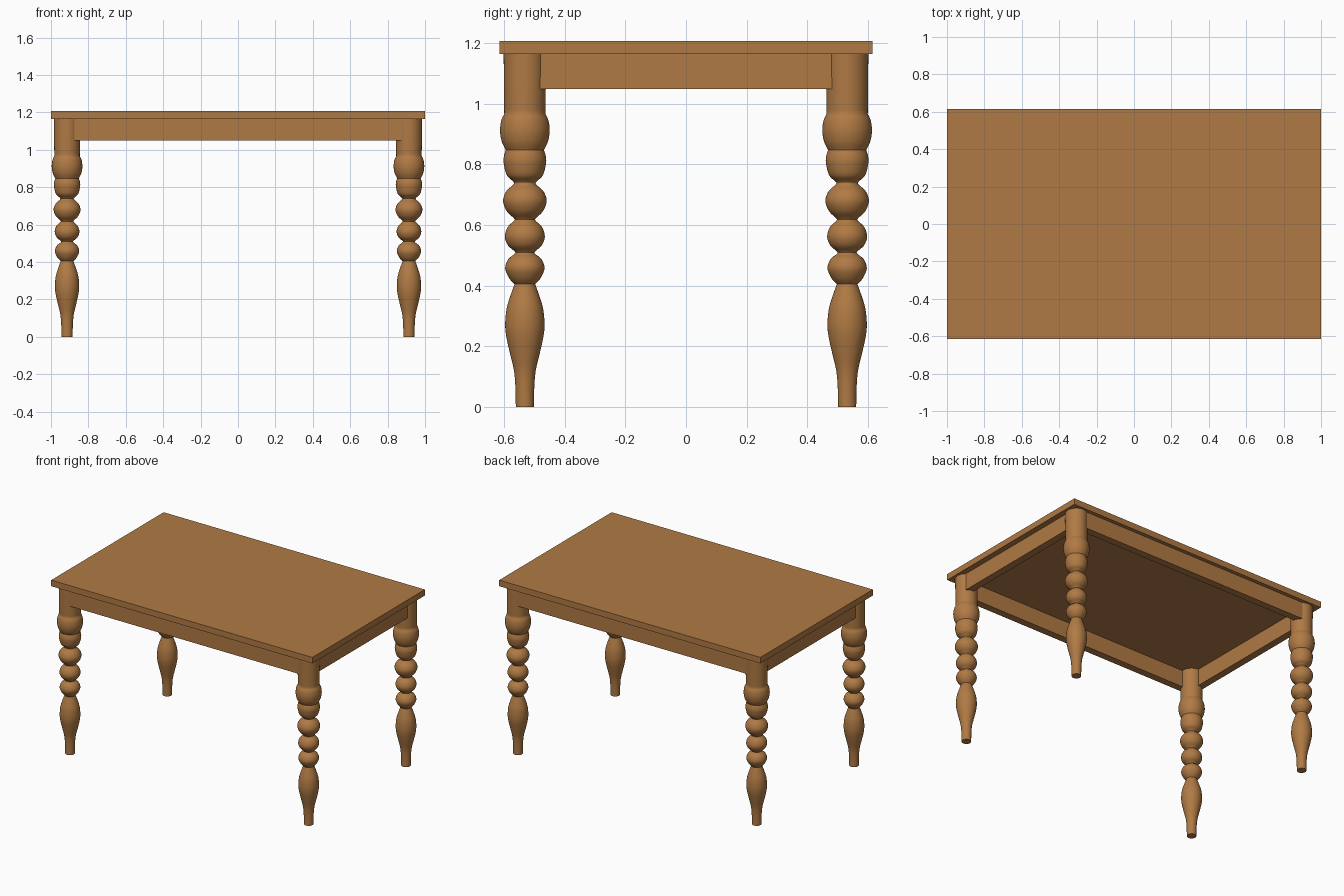
import bpy, bmesh, math
from mathutils import Vector

if "Cube" in bpy.data.objects:
    bpy.data.objects.remove(bpy.data.objects["Cube"])

wood = bpy.data.materials.new("warm brown wood")
wood.diffuse_color = (0.434, 0.195, 0.058, 1)
wood.use_nodes = True
wood.node_tree.nodes["Principled BSDF"].inputs["Base Color"].default_value = wood.diffuse_color


def finish(name, bm):
    bmesh.ops.recalc_face_normals(bm, faces=bm.faces)
    mesh = bpy.data.meshes.new(name)
    bm.to_mesh(mesh)
    bm.free()
    mesh.materials.append(wood)
    ob = bpy.data.objects.new(name, mesh)
    bpy.context.collection.objects.link(ob)
    return ob


def box(name, lo, hi):
    bm = bmesh.new()
    bmesh.ops.create_cube(bm, size=1)
    for v in bm.verts:
        v.co = [l + (c + 0.5) * (h - l) for c, l, h in zip(v.co, lo, hi)]
    return finish(name, bm)


def smooth_path(pts, steps=4):
    """Catmull-Rom curve through (radius, height) points."""
    p = [Vector(q) for q in pts]
    p = [p[0]] + p + [p[-1]]
    out = []
    for a, b, c, d in zip(p, p[1:], p[2:], p[3:]):
        for i in range(steps):
            t = i / steps
            out.append(0.5 * (2 * b + (c - a) * t + (2 * a - 5 * b + 4 * c - d) * t * t
                              + (3 * b - a - 3 * c + d) * t ** 3))
    return out + [p[-1]]


# Turned leg profile: foot, long vase, three beads, two large balls, plain top
PROFILE = [
    [(0.030, 0), (0.031, 0.06), (0.036, 0.12), (0.050, 0.18), (0.061, 0.23), (0.065, 0.27),
     (0.061, 0.32), (0.050, 0.36), (0.034, 0.405)],
    [(0.034, 0.405), (0.052, 0.425), (0.065, 0.457), (0.055, 0.487), (0.034, 0.505), (0.034, 0.513),
     (0.056, 0.533), (0.066, 0.562), (0.057, 0.593), (0.036, 0.614), (0.036, 0.622),
     (0.060, 0.646), (0.072, 0.680), (0.061, 0.712), (0.037, 0.735), (0.040, 0.745),
     (0.060, 0.765), (0.070, 0.805), (0.069, 0.828), (0.063, 0.848)],
    [(0.063, 0.848), (0.076, 0.875), (0.082, 0.910), (0.078, 0.945), (0.068, 0.967)],
    [(0.068, 0.967), (0.069, 1.05), (0.070, 1.17)],
]


def leg(name, x, y, sides=48):
    path = []
    for part in PROFILE:
        path += smooth_path(part)[1 if path else 0:]
    bm = bmesh.new()
    rings = [[bm.verts.new((x + r * math.cos(math.tau * i / sides),
                            y + r * math.sin(math.tau * i / sides), z))
              for i in range(sides)] for r, z in path]
    for a, b in zip(rings, rings[1:]):
        for i in range(sides):
            j = (i + 1) % sides
            bm.faces.new((a[i], a[j], b[j], b[i]))
    bm.faces.new(rings[0])
    bm.faces.new(rings[-1])
    ob = finish(name, bm)
    bpy.ops.object.select_all(action='DESELECT')
    ob.select_set(True)
    bpy.context.view_layer.objects.active = ob
    bpy.ops.object.shade_smooth_by_angle(angle=math.radians(40))


# Table top
box("table_top", (-1, -0.615, 1.165), (1, 0.615, 1.207))

# Four turned legs
LX, LY = 0.914, 0.532
for sx, side in ((-1, "left"), (1, "right")):
    for sy, end in ((-1, "front"), (1, "back")):
        leg(f"{end}_{side}_leg", sx * LX, sy * LY)

# Apron boards between the legs
OX, OY, T = 0.961, 0.589, 0.05
for s, n in ((-1, "front"), (1, "back")):
    y0, y1 = sorted((s * OY, s * (OY - T)))
    box(f"{n}_apron", (-LX, y0, 1.05), (LX, y1, 1.166))
for s, n in ((-1, "left"), (1, "right")):
    x0, x1 = sorted((s * OX, s * (OX - T)))
    box(f"{n}_apron", (x0, -LY, 1.05), (x1, LY, 1.166))
